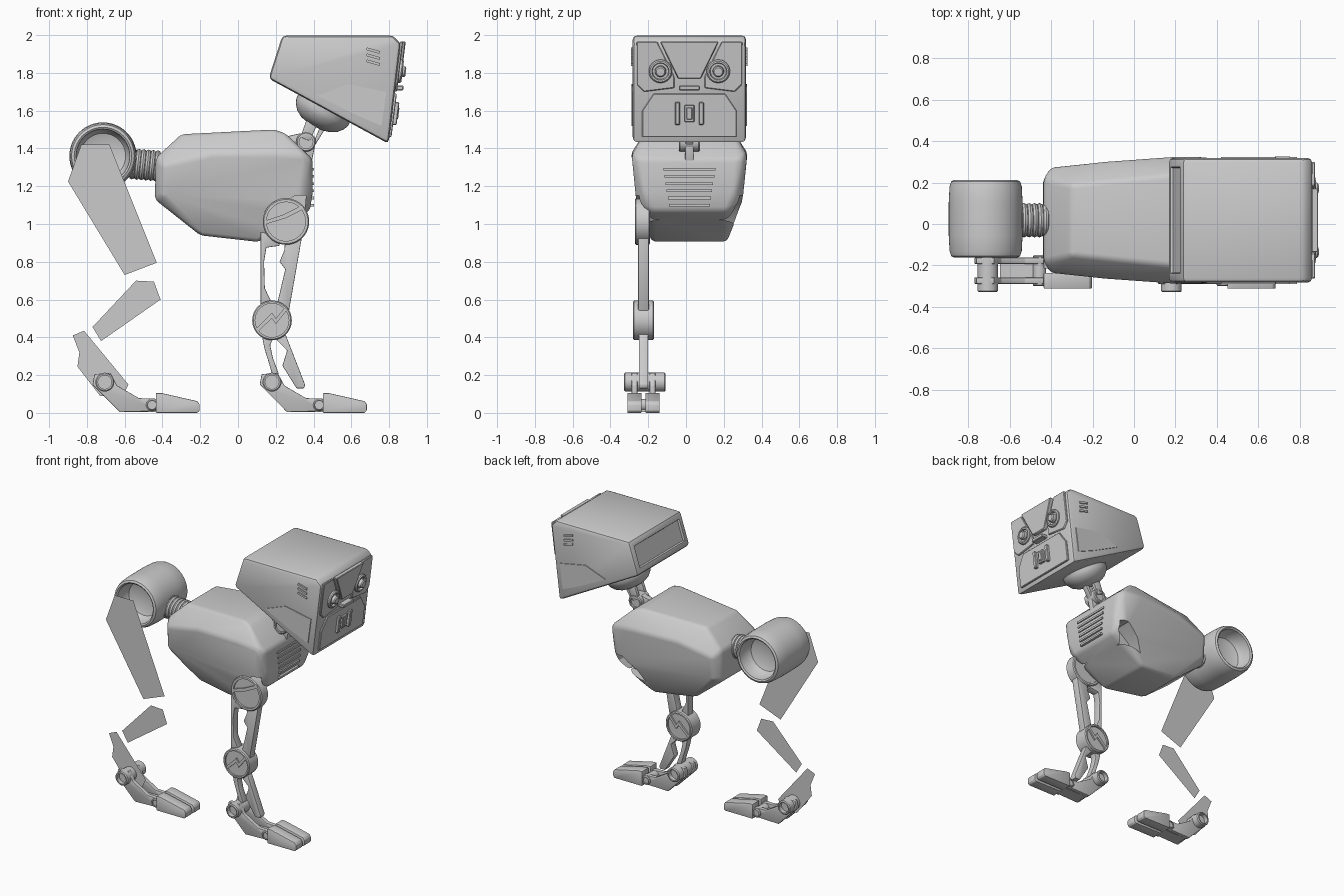
import bpy, bmesh, math
from mathutils import Vector, Matrix

C = 0.018      # centre line of head and body
L = -0.225     # centre line of the legs
grey = bpy.data.materials.new("plain grey")
grey.diffuse_color = (0.6, 0.6, 0.6, 1)


def finish(name, bm, bevel=0, seg=2, angle=25):
    bmesh.ops.recalc_face_normals(bm, faces=bm.faces[:])
    if bevel:
        edges = [e for e in bm.edges if len(e.link_faces) == 2 and e.calc_face_angle() > math.radians(angle)]
        bmesh.ops.bevel(bm, geom=edges, offset=bevel, segments=seg, profile=0.5,
                        affect='EDGES', clamp_overlap=True)
    me = bpy.data.meshes.new(name)
    bm.to_mesh(me)
    bm.free()
    me.materials.append(grey)
    ob = bpy.data.objects.new(name, me)
    bpy.context.collection.objects.link(ob)
    return ob


def prism(name, pts, y0, y1, bevel=0):
    """Side profile (x, z) extruded from y0 to y1; a single sheet when y0 == y1."""
    bm = bmesh.new()
    a = [bm.verts.new((x, y0, z)) for x, z in pts]
    bm.faces.new(a)
    if y0 != y1:
        b = [bm.verts.new((x, y1, z)) for x, z in pts]
        bm.faces.new(b[::-1])
        for i in range(len(a)):
            j = (i + 1) % len(a)
            bm.faces.new((a[i], b[i], b[j], a[j]))
    return finish(name, bm, bevel)


def lathe(name, prof, pos, axis=(0, 1, 0), n=40, closed=False):
    """Profile (radius, height) turned about an axis."""
    bm = bmesh.new()
    rings = [[bm.verts.new((r * math.cos(2 * math.pi * i / n), y, r * math.sin(2 * math.pi * i / n)))
              for i in range(n)] for r, y in prof]
    pairs = list(zip(rings, rings[1:])) + ([(rings[-1], rings[0])] if closed else [])
    for p, q in pairs:
        for i in range(n):
            j = (i + 1) % n
            bm.faces.new((p[i], p[j], q[j], q[i]))
    bmesh.ops.remove_doubles(bm, verts=bm.verts[:], dist=1e-5)
    rot = Vector((0, 1, 0)).rotation_difference(Vector(axis)).to_matrix().to_4x4()
    bm.transform(Matrix.Translation(pos) @ rot)
    return finish(name, bm)


def dish(r, h, rim=0.02, deep=0.012):
    """Disc profile with a recessed centre at both ends."""
    return [(0, -h + deep), (r - rim, -h + deep), (r - rim, -h), (r - 0.006, -h), (r, -h + 0.006),
            (r, h - 0.006), (r - 0.006, h), (r - rim, h), (r - rim, h - deep), (0, h - deep)]


def face_x(z):
    return 0.80 + (z - 1.43) * 0.123


def face_plate(name, pts, t, bevel=0.004):
    """Plate (y, z) lying on the sloping front of the head."""
    bm = bmesh.new()
    a = [bm.verts.new((face_x(z) - 0.01, C + y, z)) for y, z in pts]
    b = [bm.verts.new((face_x(z) + t, C + y, z)) for y, z in pts]
    bm.faces.new(a)
    bm.faces.new(b)
    for i in range(len(a)):
        j = (i + 1) % len(a)
        bm.faces.new((a[i], b[i], b[j], a[j]))
    return finish(name, bm, bevel, 1)


def box_pts(u, v, w, h):
    return [(u - w, v - h), (u + w, v - h), (u + w, v + h), (u - w, v + h)]


# head shell, with recessed back panel
head = prism("head", [(0.235, 1.998), (0.82, 1.998), (0.862, 1.955), (0.797, 1.425), (0.162, 1.77)],
             C - 0.30, C + 0.30, 0.022)
bm = bmesh.new()
bm.from_mesh(head.data)
back = min(bm.faces, key=lambda f: f.normal.x - f.calc_area())
bmesh.ops.inset_region(bm, faces=[back], thickness=0.03, depth=0)
bmesh.ops.inset_region(bm, faces=[back], thickness=0.008, depth=-0.012)
bm.to_mesh(head.data)
bm.free()

# face details
face_plate("forehead_plate", [(-0.155, 1.965), (0.155, 1.965), (0.06, 1.77), (-0.06, 1.77)], 0.022)
face_plate("jaw_plate", [(-0.25, 1.46), (0.25, 1.46), (0.25, 1.6), (0.19, 1.69), (-0.19, 1.69), (-0.25, 1.6)], 0.009)
face_plate("nose", box_pts(0, 1.72, 0.055, 0.012), 0.04)
face_plate("mouth_block", box_pts(0, 1.585, 0.027, 0.045), 0.025)
face_plate("mouth_inset", box_pts(0, 1.585, 0.016, 0.032), 0.032)
for s in (-1, 1):
    face_plate("mouth_bar", box_pts(s * 0.063, 1.585, 0.013, 0.06), 0.028)
    face_plate("brow_plate", [(s * 0.17, 1.965), (s * 0.28, 1.965), (s * 0.28, 1.74),
                              (s * 0.24, 1.70), (s * 0.08, 1.72), (s * 0.08, 1.78)], 0.008)
    lathe("eye", [(0.062, -0.01), (0.062, 0.018), (0.055, 0.025), (0.046, 0.025), (0.042, 0.01),
                  (0.03, 0.01), (0.028, 0.035), (0.022, 0.042), (0, 0.042)],
          (face_x(1.81), C + s * 0.153, 1.81), (0.99, 0, -0.12), 28)
    # side panel and vent slits
    y = C + s * 0.30
    prism("head_side_panel", [(0.42, 1.68), (0.62, 1.58), (0.76, 1.52), (0.785, 1.70), (0.58, 1.74)],
          y - s * 0.01, y + s * 0.006)
    for k in range(3):
        z = 1.845 + 0.032 * k
        prism("head_vent", [(0.68, z + 0.012), (0.75, z - 0.008), (0.752, z + 0.006), (0.682, z + 0.026)],
              y - s * 0.01, y + s * 0.008)

# neck dome under the head, struts and joint
lathe("neck_dome", [(0.155, -0.02), (0.155, 0.02), (0.145, 0.045), (0.12, 0.075), (0.085, 0.095), (0.045, 0.105), (0, 0.107)],
      (0.455, C, 1.61), (-0.475, 0, -0.88))
lathe("neck_joint", dish(0.052, 0.055, 0.016), (0.36, C, 1.435), n=28)
for s in (-1, 1):
    y = C + s * 0.04
    prism("neck_strut", [(0.33, 1.46), (0.38, 1.44), (0.43, 1.55), (0.37, 1.57)], y - 0.012, y + 0.012, 0.003)
prism("neck_piston", [(0.385, 1.40), (0.41, 1.42), (0.49, 1.55), (0.455, 1.56)], C - 0.02, C + 0.02, 0.004)
prism("neck_bracket", [(0.24, 1.46), (0.33, 1.48), (0.40, 1.45), (0.405, 1.40), (0.385, 1.30), (0.3, 1.38)],
      C - 0.022, C + 0.022, 0.005)

# body: rounded faceted hull
bm = bmesh.new()
for x, h, z in [(-0.30, 0.17, 1.475), (0.19, 0.22, 1.5), (0.25, 0.24, 1.48),
                (-0.435, 0.2, 1.35), (-0.40, 0.255, 1.31), (-0.14, 0.285, 1.37), (0.2, 0.308, 1.375),
                (0.37, 0.305, 1.36), (0.395, 0.26, 1.345), (0.395, 0.24, 1.16), (0.38, 0.2, 1.07),
                (0.33, 0.28, 1.10), (-0.44, 0.19, 1.13), (-0.40, 0.24, 1.15), (-0.2, 0.17, 0.94), (0.11, 0.2, 0.905)]:
    for s in (-1, 1):
        bm.verts.new((x, C + s * h, z))
res = bmesh.ops.convex_hull(bm, input=bm.verts[:])
bmesh.ops.delete(bm, geom=list({v for v in bm.verts if not v.link_faces}), context='VERTS')
bmesh.ops.dissolve_limit(bm, angle_limit=math.radians(6), verts=bm.verts[:], edges=bm.edges[:])
body = finish("body", bm, 0.022, 3, 18)

# hip sockets cut into both sides of the body
for s in (-1, 1):
    cut = prism("hip_cutter", [(0.15, 0.985), (0.20, 1.07), (0.30, 1.15), (0.36, 1.15), (0.355, 1.09), (0.30, 1.02)],
                C + s * 0.16, C + s * 0.4)
    cut.hide_render = True
    mod = body.modifiers.new("socket", 'BOOLEAN')
    mod.operation, mod.object = 'DIFFERENCE', cut
    bpy.context.view_layer.objects.active = body
    bpy.ops.object.modifier_apply(modifier=mod.name)
    bpy.data.objects.remove(cut)

# chest vent slats
for k in range(6):
    z, w = 1.29 - 0.038 * k, 0.138 - 0.006 * k
    bm = bmesh.new()
    bmesh.ops.create_cube(bm, size=1, matrix=Matrix.Translation((0.394, C, z)) @ Matrix.Diagonal((0.018, 2 * w, 0.014, 1)))
    finish("chest_vent", bm)

# waist spring
for k in range(6):
    lathe("waist_ring", [(0.066 + 0.017 * math.cos(a * math.pi / 4), 0.015 * math.sin(a * math.pi / 4)) for a in range(8)],
          (-0.555 + 0.025 * k, C, 1.318 - 0.002 * k), (1, 0, -0.1), 28, True)
lathe("waist_core", [(0, -0.1), (0.06, -0.1), (0.06, 0.08), (0, 0.08)], (-0.48, C, 1.315), (1, 0, -0.1), 24)

# pelvis drum with hollow ends
half = [(0, 0.06), (0.08, 0.065), (0.12, 0.08), (0.138, 0.11), (0.142, 0.18), (0.152, 0.187), (0.166, 0.18),
        (0.174, 0.155), (0.178, 0.08)]
lathe("pelvis", half + [(r, -y) for r, y in half[::-1]], (-0.715, 0.025, 1.36), n=56)

# rear leg: flat sheets
prism("rear_thigh", [(-0.83, 1.42), (-0.68, 1.42), (-0.43, 0.795), (-0.60, 0.73), (-0.90, 1.225)], L, L)
prism("rear_shin", [(-0.54, 0.70), (-0.445, 0.695), (-0.41, 0.60), (-0.725, 0.38), (-0.77, 0.455)], L, L)
prism("rear_ankle", [(-0.875, 0.41), (-0.815, 0.435), (-0.58, 0.15), (-0.61, 0.09), (-0.73, 0.09), (-0.85, 0.245), (-0.84, 0.32)], L, L)

# front leg: hip, thigh struts, knee, shin struts
lathe("hip_disc", dish(0.123, 0.04), (0.254, L - 0.005, 1.013))
prism("hip_bar", [(0.15, 1.0), (0.25, 1.03), (0.35, 1.08), (0.34, 1.1), (0.24, 1.05), (0.15, 1.02)], L - 0.045, L - 0.02)
prism("thigh_rear_strut", [(0.12, 0.96), (0.22, 0.93), (0.22, 0.885), (0.15, 0.875), (0.138, 0.80), (0.142, 0.66),
                           (0.19, 0.56), (0.12, 0.54)], L - 0.028, L + 0.028, 0.004)
prism("thigh_front_strut", [(0.34, 0.94), (0.25, 0.92), (0.245, 0.86), (0.22, 0.80), (0.25, 0.76), (0.215, 0.61),
                            (0.2, 0.55), (0.27, 0.54)], L - 0.028, L + 0.028, 0.004)
lathe("knee_disc", dish(0.105, 0.055, 0.016), (0.18, L, 0.49))
prism("knee_bar", [(0.11, 0.435), (0.18, 0.50), (0.20, 0.47), (0.26, 0.545), (0.25, 0.56), (0.20, 0.50), (0.18, 0.53), (0.1, 0.45)],
      L - 0.054, L + 0.054)
prism("shin_rear_strut", [(0.12, 0.44), (0.2, 0.42), (0.17, 0.36), (0.185, 0.29), (0.215, 0.21), (0.19, 0.17), (0.165, 0.26),
                          (0.14, 0.34)], L - 0.025, L + 0.025, 0.004)
prism("shin_front_strut", [(0.19, 0.40), (0.25, 0.42), (0.285, 0.33), (0.355, 0.15), (0.35, 0.13), (0.31, 0.13), (0.235, 0.25),
                           (0.26, 0.33)], L - 0.025, L + 0.025, 0.004)

# feet, the same front and rear
for dx in (0.18, -0.705):
    tag = "front" if dx > 0 else "rear"
    lathe(tag + "_ankle_pin", dish(0.05, 0.11, 0.014, 0.03), (dx, L + 0.007, 0.163), n=28)
    for s in (-1, 1):
        y = L + s * 0.048
        prism(tag + "_foot_link", [(dx + x, z) for x, z in [
            (-0.055, 0.205), (0.03, 0.212), (0.065, 0.145), (0.18, 0.078), (0.27, 0.075), (0.27, 0.01), (0.08, 0.004),
            (-0.065, 0.15)]], y - 0.015, y + 0.015, 0.004)
        y = L + s * 0.048
        prism(tag + "_toe", [(dx + x, z) for x, z in [
            (0.27, 0.105), (0.30, 0.105), (0.49, 0.062), (0.502, 0.045), (0.502, 0.012), (0.49, 0.0), (0.27, 0.0)]],
            y - 0.038, y + 0.038, 0.004)
    prism(tag + "_foot_core", [(dx + x, z) for x, z in [(0.06, 0.05), (0.15, 0.045), (0.27, 0.055), (0.27, 0.005), (0.09, 0.005)]],
          L - 0.04, L + 0.04)
    lathe(tag + "_toe_pin", dish(0.032, 0.075, 0.01, 0.008), (dx + 0.25, L, 0.042), n=20)

# smooth shading with sharp edges kept
bpy.ops.object.select_all(action='SELECT')
bpy.context.view_layer.objects.active = body
bpy.ops.object.shade_smooth_by_angle(angle=math.radians(32))
